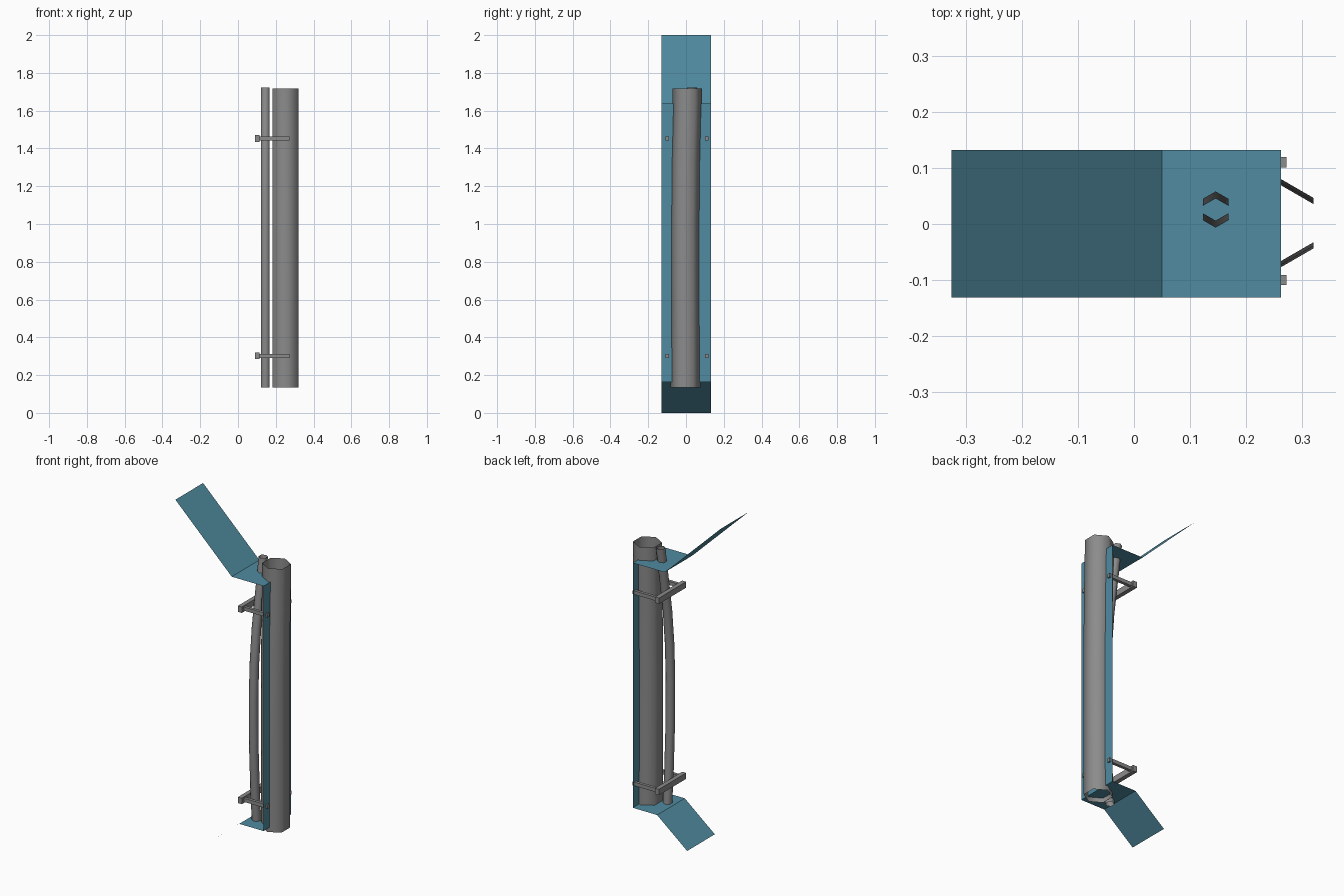
import bpy, bmesh, math

cube = bpy.data.objects.get("Cube")
if cube:
    bpy.data.objects.remove(cube, do_unlink=True)


def material(name, rgb):
    m = bpy.data.materials.new(name)
    m.use_nodes = True
    m.diffuse_color = (*rgb, 1)
    m.node_tree.nodes["Principled BSDF"].inputs["Base Color"].default_value = (*rgb, 1)
    return m


steel_blue = material("steel_blue", (0.08, 0.26, 0.35))
metal_grey = material("metal_grey", (0.26, 0.26, 0.26))


def finish(name, bm, mat, smooth=False):
    mesh = bpy.data.meshes.new(name)
    bm.to_mesh(mesh)
    bm.free()
    mesh.materials.append(mat)
    for p in mesh.polygons:
        p.use_smooth = smooth
    obj = bpy.data.objects.new(name, mesh)
    bpy.context.collection.objects.link(obj)
    return obj


def sheet(name, profile, y0, y1):
    """Thin folded sheet: an open x-z profile swept along y."""
    bm = bmesh.new()
    rows = [[bm.verts.new((x, y, z)) for y in (y0, y1)] for x, z in profile]
    for a, b in zip(rows, rows[1:]):
        bm.faces.new((a[0], a[1], b[1], b[0]))
    return finish(name, bm, steel_blue)


def pipe(name, x, radius, path):
    """Open six-sided tube following (y, z) points."""
    bm = bmesh.new()
    angles = [math.radians(30 + 60 * k) for k in range(6)]
    rings = [[bm.verts.new((x + radius * math.cos(a), y + radius * math.sin(a), z))
              for a in angles] for y, z in path]
    for low, high in zip(rings, rings[1:]):
        for k in range(6):
            n = (k + 1) % 6
            bm.faces.new((low[k], low[n], high[n], high[k]))
    return finish(name, bm, metal_grey, smooth=True)


def box(name, low, high):
    bm = bmesh.new()
    bmesh.ops.create_cube(bm, size=1)
    for v in bm.verts:
        v.co = [a if c < 0 else b for c, a, b in zip(v.co, low, high)]
    return finish(name, bm, metal_grey)


# Folded sheet: sloped top flap, shelf, upright, lower shelf, sloped bottom flap
sheet("folded_panel",
      [(-0.325, 2.0), (0.05, 1.637), (0.262, 1.637),
       (0.262, 0.163), (0.10, 0.163), (-0.10, 0.0)], -0.131, 0.132)

# Wide pipe standing through the upright
pipe("main_pipe", 0.2515, 0.079,
     [(-0.002, 0.135), (-0.003, 0.55), (-0.004, 0.95),
      (0.0, 1.35), (0.007, 1.637), (0.007, 1.718)])

# Thin pipe, bowed towards the front
pipe("thin_pipe", 0.1455, 0.026,
     [(-0.03, 0.135), (-0.046, 0.35), (-0.057, 0.6), (-0.06, 0.88),
      (-0.053, 1.1), (-0.032, 1.32), (0.0, 1.52), (0.02, 1.637), (0.032, 1.722)])

# Two brackets: a cross bar held by a rod on each side
for label, z in (("upper", 1.453), ("lower", 0.302)):
    box(label + "_cross_bar", (0.089, -0.128, z - 0.018), (0.115, 0.13, z + 0.018))
    for side, y in (("left", 0.11), ("right", -0.1)):
        box(f"{label}_{side}_rod", (0.11, y - 0.009, z - 0.011), (0.272, y + 0.009, z + 0.011))
